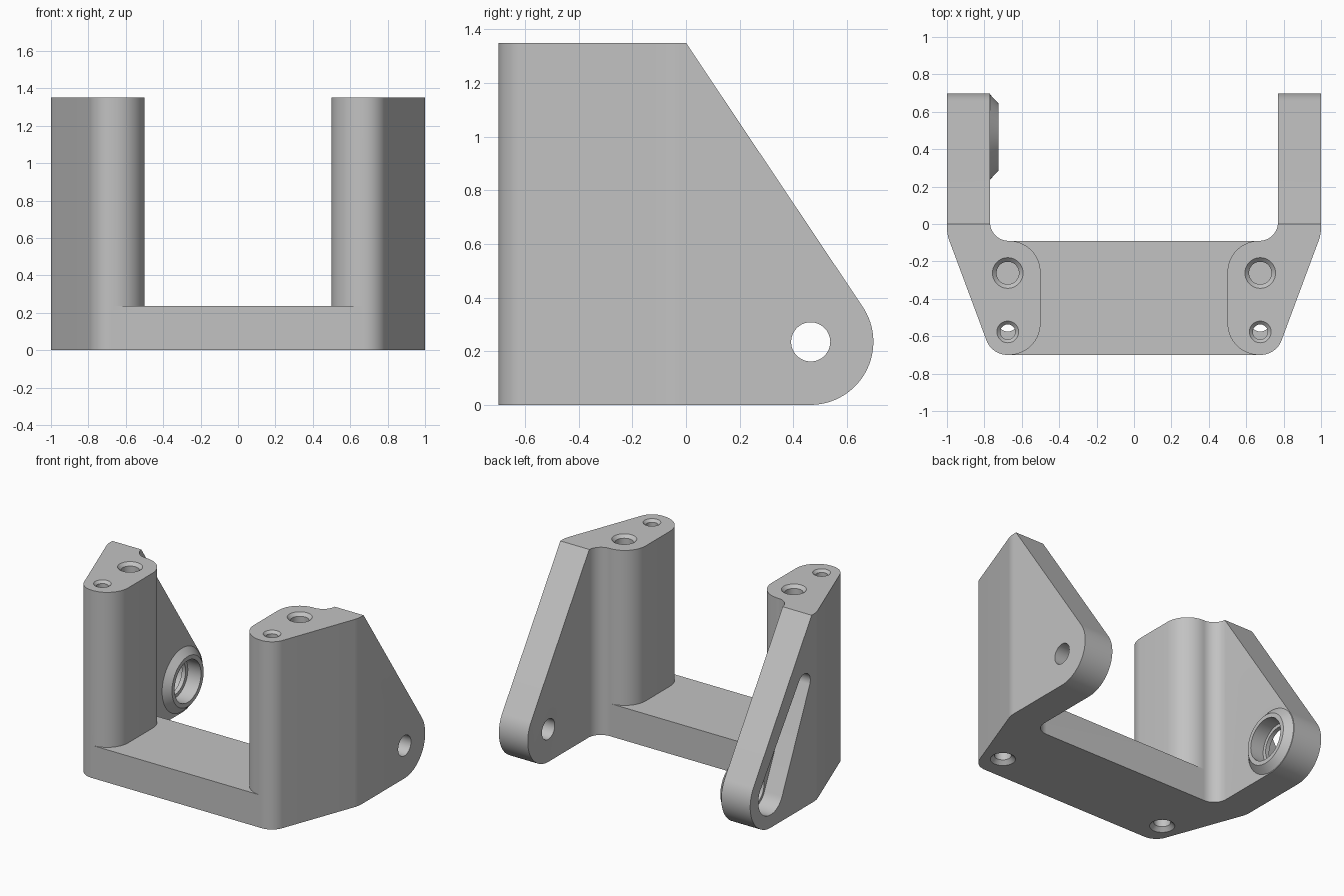
import bpy, bmesh, math
from mathutils import Vector, Matrix

if "Cube" in bpy.data.objects:
    bpy.data.objects.remove(bpy.data.objects["Cube"], do_unlink=True)

grey = bpy.data.materials.new("plain grey")
grey.use_nodes = True
grey.diffuse_color = (0.54, 0.54, 0.54, 1)
grey.node_tree.nodes["Principled BSDF"].inputs["Base Color"].default_value = grey.diffuse_color

HEIGHT, BEAM = 1.35, 0.235
PIVOT = (0.465, 0.235)


def make(name, bm):
    bmesh.ops.recalc_face_normals(bm, faces=bm.faces)
    mesh = bpy.data.meshes.new(name)
    bm.to_mesh(mesh)
    bm.free()
    mesh.materials.append(grey)
    ob = bpy.data.objects.new(name, mesh)
    bpy.context.collection.objects.link(ob)
    return ob


def rounded(corners, steps=14):
    """Outline from (u, v, radius) corners, each filleted."""
    out = []
    for i, (u, v, r) in enumerate(corners):
        p = Vector((u, v))
        if r == 0:
            out.append(p)
            continue
        a = (Vector(corners[i - 1][:2]) - p).normalized()
        b = (Vector(corners[(i + 1) % len(corners)][:2]) - p).normalized()
        half = a.angle(b) / 2
        c = p + (a + b).normalized() * (r / math.sin(half))
        start = p + a * (r / math.tan(half)) - c
        end = p + b * (r / math.tan(half)) - c
        sweep = math.pi - 2 * half
        for k in range(steps + 1):
            t = k / steps
            out.append(c + (start * math.sin((1 - t) * sweep)
                            + end * math.sin(t * sweep)) / math.sin(sweep))
    return out


def prism(name, outline, low, high, axis):
    """Extrude an outline along x (outline in y, z) or z (outline in x, y)."""
    bm = bmesh.new()
    place = (lambda p: (low, p[0], p[1])) if axis == "x" else (lambda p: (p[0], p[1], low))
    face = bm.faces.new([bm.verts.new(place(p)) for p in outline])
    top = bmesh.ops.extrude_face_region(bm, geom=[face])["geom"]
    shift = (high - low, 0, 0) if axis == "x" else (0, 0, high - low)
    bmesh.ops.translate(bm, vec=shift, verts=[g for g in top if isinstance(g, bmesh.types.BMVert)])
    return make(name, bm)


def lathe(name, profile, origin, direction, sides=48):
    """Solid of revolution; profile holds (distance, radius) along direction."""
    bm = bmesh.new()
    turn = Matrix.Translation(origin) @ Vector(direction).to_track_quat("Z", "Y").to_matrix().to_4x4()
    rings = []
    for d, r in profile:
        angles = [math.tau * i / sides for i in range(sides)]
        rings.append([bm.verts.new(turn @ Vector((r * math.cos(a), r * math.sin(a), d))) for a in angles])
    for lower, upper in zip(rings, rings[1:]):
        for i in range(sides):
            j = (i + 1) % sides
            bm.faces.new((lower[i], lower[j], upper[j], upper[i]))
    bm.faces.new(rings[0])
    bm.faces.new(rings[-1])
    return make(name, bm)


def combine(target, tool, operation):
    mod = target.modifiers.new("combine", "BOOLEAN")
    mod.solver = "EXACT"
    mod.operation = operation
    mod.object = tool
    bpy.ops.object.select_all(action="DESELECT")
    bpy.context.view_layer.objects.active = target
    target.select_set(True)
    bpy.ops.object.modifier_apply(modifier=mod.name)
    bpy.data.objects.remove(tool, do_unlink=True)


def drill(origin, inward, radius, rim, depth):
    """Countersunk blind hole."""
    chamfer = rim - radius
    profile = [(-0.03, rim), (0, rim), (chamfer, radius), (depth, radius)]
    combine(bracket, lathe("drill", profile, origin, inward), "DIFFERENCE")


# Side arms with their posts, trimmed to the sloping side profile
side_profile = rounded([(-0.8, 0, 0), (-0.8, HEIGHT, 0), (0, HEIGHT, 0), (0.904, 0, 0.235)], 32)
arm_plan = [(1, 0.8, 0), (0.77, 0.8, 0), (0.77, -0.09, 0.1), (0.5, -0.09, 0.168),
            (0.5, -0.7, 0.168), (0.76, -0.7, 0.12), (1, -0.055, 0.2)]
arms = []
for side in (1, -1):
    plan = rounded([(side * x, y, r) for x, y, r in arm_plan])
    arm = prism("arm", plan, -0.2, 1.6, "z")
    combine(arm, prism("trim", side_profile, -1.2, 1.2, "x"), "INTERSECT")
    arms.append(arm)

# Cross beam joining the posts
bracket = prism("bracket", [(-0.67, -0.7), (0.67, -0.7), (0.67, -0.09), (-0.67, -0.09)], 0, BEAM, "z")
for arm in arms:
    combine(bracket, arm, "UNION")

# Tapered boss on the inner face of one arm
boss = lathe("boss", [(-0.1, 0.228), (0, 0.228), (0.045, 0.18)], (-0.77, *PIVOT), (1, 0, 0), 64)
combine(bracket, boss, "UNION")

# Screw holes in the post tops and in the underside
for x in (0.675, -0.675):
    drill((x, -0.262, HEIGHT), (0, 0, -1), 0.06, 0.082, 0.35)
    drill((x, -0.52, 0), (0, 0, 1), 0.055, 0.082, 0.9)
    drill((x, -0.577, HEIGHT), (0, 0, -1), 0.04, 0.058, 0.6)

# Pivot hole through the plain arm
combine(bracket, lathe("pivot", [(0.6, 0.073), (1.1, 0.073)], (0, *PIVOT), (1, 0, 0)), "DIFFERENCE")

# Stepped bore through the boss
bore = lathe("bore", [(-0.9, 0.125), (-0.83, 0.125), (-0.83, 0.15), (-0.7, 0.15)], (0, *PIVOT), (1, 0, 0))
combine(bracket, bore, "DIFFERENCE")

# Tapered slot sunk into the outer face of the boss arm
big, small, big_r, small_r = Vector(PIVOT), Vector((0.085, 0.89)), 0.142, 0.07
along = small - big
lean = math.atan2(along.y, along.x)
spread = math.acos((big_r - small_r) / along.length)


def arc(centre, radius, start, end, steps=28):
    angles = [start + (end - start) * i / steps for i in range(steps + 1)]
    return [centre + radius * Vector((math.cos(a), math.sin(a))) for a in angles]


slot = (arc(small, small_r, lean - spread, lean + spread)
        + arc(big, big_r, lean + spread, lean + math.tau - spread))
combine(bracket, prism("slot", slot, -1.1, -0.86, "x"), "DIFFERENCE")

# Smooth the fillets, keep the edges sharp
bpy.ops.object.select_all(action="DESELECT")
bpy.context.view_layer.objects.active = bracket
bracket.select_set(True)
bpy.ops.object.shade_smooth_by_angle(angle=math.radians(25))
